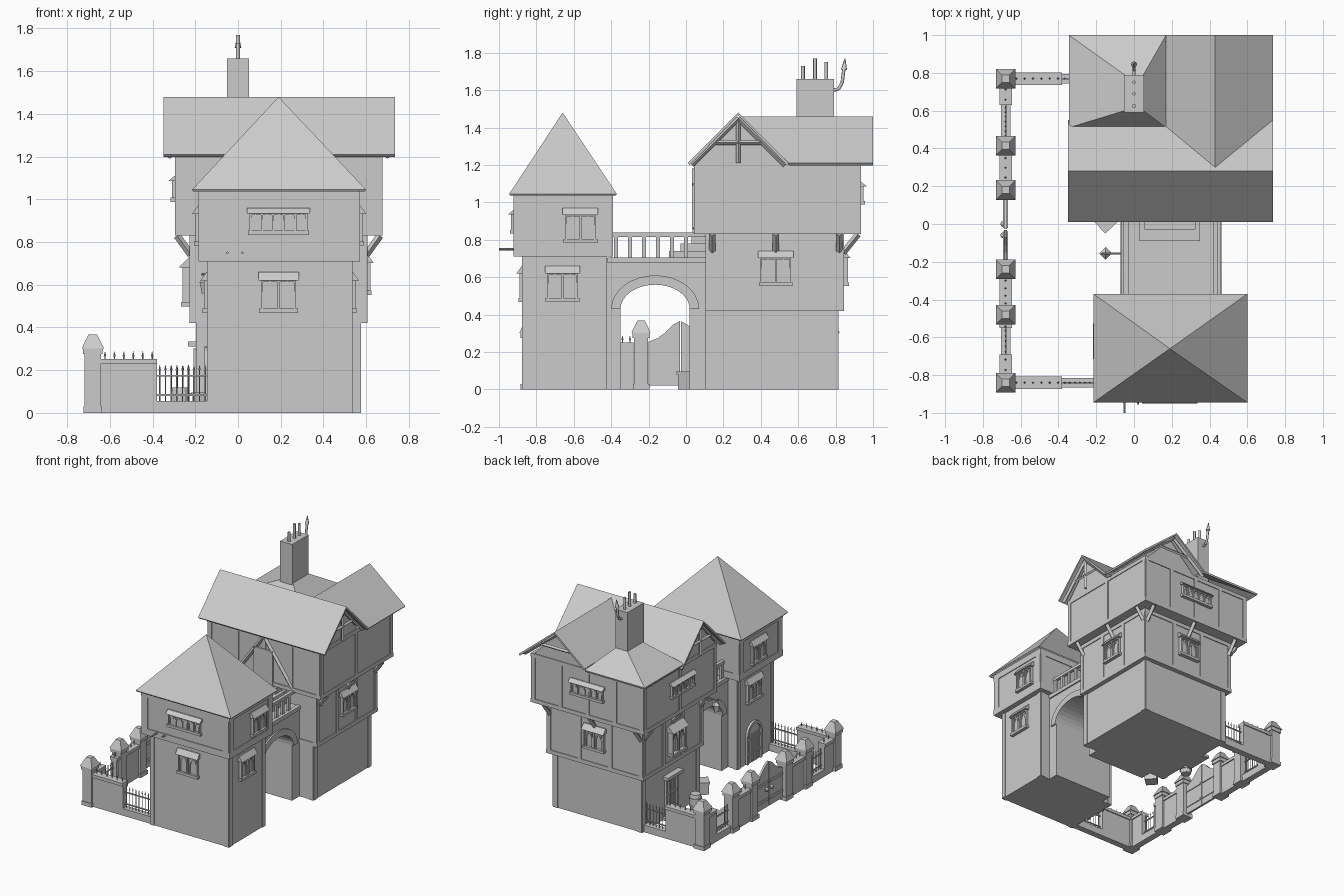
import bpy, bmesh
from math import pi, sin, cos
from mathutils import Matrix, Vector

if "Cube" in bpy.data.objects:
    bpy.data.objects.remove(bpy.data.objects["Cube"])

def finish(name, bm, M=None, smooth=False):
    if M: bm.transform(M)
    bmesh.ops.recalc_face_normals(bm, faces=bm.faces)
    me = bpy.data.meshes.new(name)
    bm.to_mesh(me); bm.free()
    ob = bpy.data.objects.new(name, me)
    bpy.context.collection.objects.link(ob)
    if smooth:
        for p in me.polygons: p.use_smooth = len(p.vertices) == 4
    return ob

def prism(bm, pts, vec):
    f = bm.faces.new([bm.verts.new(p) for p in pts])
    r = bmesh.ops.extrude_face_region(bm, geom=[f])
    bmesh.ops.translate(bm, verts=[v for v in r['geom'] if isinstance(v, bmesh.types.BMVert)], vec=vec)
    if f.is_valid and not any(len(e.link_faces) == 2 for e in f.edges): bm.faces.new(f.verts)

def box(bm, x0, x1, y0, y1, z0, z1):
    prism(bm, [(x0, y0, z0), (x1, y0, z0), (x1, y1, z0), (x0, y1, z0)], (0, 0, z1 - z0))

def boxes(name, *bs, M=None):
    bm = bmesh.new()
    for b in bs: box(bm, *b)
    return finish(name, bm, M)

def rod(bm, a, b, r, r2=None, n=6):
    a, b = Vector(a), Vector(b); d = b - a
    M = Matrix.Translation((a + b) / 2) @ d.to_track_quat('Z', 'Y').to_matrix().to_4x4()
    bmesh.ops.create_cone(bm, cap_ends=True, segments=n, radius1=r, radius2=r if r2 is None else r2, depth=d.length, matrix=M)

def face(side, x, y, z):   # local -y points out of the wall
    return Matrix.Translation((x, y, z)) @ Matrix.Rotation({'front': 0, 'right': pi/2, 'back': pi, 'left': -pi/2}[side], 4, 'Z')

def arch(w, h0, rise, n=10):
    return [(-w * cos(pi * i / n), h0 + rise * sin(pi * i / n)) for i in range(n + 1)]

def pointed(cx, w, h):     # pointed-arch outline
    return [(cx - w, 0), (cx - w, h * .6), (cx - w * .7, h * .82), (cx, h), (cx + w * .7, h * .82), (cx + w, h * .6), (cx + w, 0)]

def window(side, x, y, z, w, h, n, out=.02):
    bm = bmesh.new(); a = w / 2; hh = h * .22
    box(bm, -a, a, -out * .45, .01, 0, h - hh)                      # glass bed
    box(bm, -a - .008, a + .008, -out - .006, .01, -.012, .008)     # sill
    box(bm, -a, a, -out, .01, h - hh - .008, h - hh + .002)
    for i in range(n + 1):
        u = -a + .005 + (w - .01) * i / n
        box(bm, u - .005, u + .005, -out, .01, 0, h - hh)
    for i in range(n):
        c, k = -a + w * (i + .5) / n, w / n * .38
        o, q = pointed(c, k, h - hh - .012), pointed(c, k * .72, h - hh - .025)
        prism(bm, [(p[0], -out * .8, p[1] + .006) for p in o + q[::-1]], (0, out * .5, 0))
    prism(bm, [(-a - .012, .01, h), (-a - .012, -.008, h), (-a - .012, -out - .016, h - hh), (-a - .012, .01, h - hh)], (w + .024, 0, 0))  # hood
    finish(side + "_window", bm, face(side, x, y, z))

def storey(name, x0, x1, y0, y1, z0, z1, nx=0, ny=0, t=.03, e=.006, beams=True):
    boxes(name + "_walls", (x0, x1, y0, y1, z0, z1))
    B = []
    for i in range(nx + 2):
        u = x0 + (x1 - x0 - t) * i / (nx + 1)
        B += [(u, u + t, y0 - e, y0 + .01, z0, z1), (u, u + t, y1 - .01, y1 + e, z0, z1)]
    for i in range(ny + 2):
        u = y0 + (y1 - y0 - t) * i / (ny + 1)
        B += [(x0 - e, x0 + .01, u, u + t, z0, z1), (x1 - .01, x1 + e, u, u + t, z0, z1)]
    if beams:
        B += [(x0 - e, x1 + e, y0 - e, y1 + e, z, z + t) for z in (z0, z1 - t)]
    boxes(name + "_timbers", *B)

def sheet(name, quads, th=.015):
    bm = bmesh.new()
    for q in quads: bm.faces.new([bm.verts.new(p) for p in q])
    bmesh.ops.remove_doubles(bm, verts=bm.verts, dist=.0005)
    for f in bm.faces:
        f.normal_update()
        if f.normal.z < 0: f.normal_flip()
    me = bpy.data.meshes.new(name); bm.to_mesh(me); bm.free()
    ob = bpy.data.objects.new(name, me); bpy.context.collection.objects.link(ob)
    m = ob.modifiers.new("thickness", 'SOLIDIFY'); m.thickness = th; m.offset = -1

# Front tower
storey("tower_lower", -.14, .53, -.87, -.43, 0, .71, t=.035, beams=False)
storey("tower_upper", -.18, .565, -.915, -.395, .71, 1.05, t=.05)
ap = (.19, -.66, 1.48); c = [(-.215, -.945, 1.045), (.6, -.945, 1.045), (.6, -.37, 1.045), (-.215, -.37, 1.045)]
sheet("tower_roof", [(c[i], c[(i + 1) % 4], ap) for i in range(4)] + [], .012)

# Main house
storey("house_lower", -.19, .57, .11, .81, 0, .42, t=.04, beams=False)
storey("house_middle", -.22, .6, .11, .84, .42, .83, 2, 2)
storey("house_upper", -.29, .67, .05, .93, .83, 1.21, 3, 1)
bm = bmesh.new()
prism(bm, [(-.29, .05, 1.2), (-.29, .51, 1.2), (-.29, .28, 1.455)], (.96, 0, 0))
prism(bm, [(.2, .93, 1.2), (.66, .93, 1.2), (.43, .93, 1.43)], (0, -.6, 0))
finish("gable_walls", bm)
sheet("main_roof", [((-.35, .01, 1.21), (.735, .01, 1.21), (.735, .28, 1.48), (-.35, .28, 1.48)),
                    ((-.35, .28, 1.48), (.735, .28, 1.48), (.735, .55, 1.21), (-.35, .55, 1.21))])
sheet("wing_roof", [((.43, .3, 1.46), (.43, 1, 1.46), (.735, 1, 1.21), (.735, .55, 1.21)),
                    ((.43, .3, 1.46), (.17, .51, 1.245), (.17, 1, 1.245), (.43, 1, 1.46))])
o = [(-.345, .51, 1.235), (.17, .51, 1.235), (.17, 1, 1.235), (-.345, 1, 1.235)]
i4 = [(-.05, .6, 1.36), (.05, .6, 1.36), (.05, .79, 1.36), (-.05, .79, 1.36)]
sheet("hip_roof", [(o[i], o[(i + 1) % 4], i4[(i + 1) % 4], i4[i]) for i in range(4)])
bm = bmesh.new()   # gable rafters, tie beams and corner brackets
for x in (-.32, .7):
    for s in (-1, 1): rod(bm, (x, .28 + s * .25, 1.2), (x, .28, 1.45), .014, n=4)
    rod(bm, (x, .16, 1.32), (x, .4, 1.32), .012, n=4); rod(bm, (x, .28, 1.21), (x, .28, 1.45), .012, n=4)
for s in (-1, 1): rod(bm, (.43 + s * .28, .965, 1.21), (.43, .965, 1.43), .014, n=4)
rod(bm, (.29, .965, 1.32), (.57, .965, 1.32), .012, n=4)
for x, s in ((-.22, -1), (.6, 1)):
    for y in (.14, .48, .82): rod(bm, (x, y, .74), (x + s * .065, y, .83), .017, n=4)
for x in (-.2, .19, .58): rod(bm, (x, .84, .73), (x, .92, .83), .017, n=4)
for x0, x1 in ((-.05, .18), (.43, .2)): rod(bm, (x0, .048, .86), (x1, .048, 1.18), .015, n=4)
finish("gable_timbers_and_brackets", bm)

# Chimney with pots and bent flue
boxes("chimney", (-.052, .052, .59, .79, 1.2, 1.66))
bm = bmesh.new()
for y, z in ((.625, 1.73), (.69, 1.77), (.75, 1.75)): rod(bm, (0, y, 1.65), (0, y, z), .01, n=8)
path = [(0, .78, 1.6), (0, .815, 1.605), (0, .835, 1.64), (0, .845, 1.72)]
for a, b in zip(path, path[1:]): rod(bm, a, b, .009, n=8)
rod(bm, (0, .845, 1.71), (0, .85, 1.77), .016, .002, 8)
finish("chimney_pots", bm, smooth=True)

# Arched bridge between the two buildings
yc = -.165
bm = bmesh.new()
inner = [(yc + u, z) for u, z in arch(.185, .43, .13, 16)]
pr = [(-.44, 0), (yc - .185, 0)] + inner + [(yc + .185, 0), (.12, 0), (.12, .7), (-.44, .7)]
prism(bm, [(-.06, y, z) for y, z in pr], (.51, 0, 0))
outer = [(yc + u, z) for u, z in arch(.235, .43, .18, 16)]
for x in (-.072, .447): prism(bm, [(x, y, z) for y, z in outer + inner[::-1]], (.015, 0, 0))
for x in (-.07, .43): box(bm, x, x + .03, -.42, .11, .675, .705)
finish("bridge", bm)
B = [(.03 + .025 * k, .35 - .025 * k, -.09 + .06 * k, .11, .7 + .04 * k, .74 + .04 * k) for k in range(3)]
for x in (-.055, .42):
    B += [(x, x + .025, -.41, .1, .815, .838)]
    B += [(x + .003, x + .022, -.385 + .075 * k, -.363 + .075 * k, .7, .82) for k in range(6)]
boxes("bridge_railing_and_steps", *B)
boxes("bridge_door", (.11, .27, .035, .1, .84, 1.1))

# Windows
for w in (("front", .19, -.87, .48, .165, .18, 2), ("front", .19, -.915, .845, .27, .115, 5),
          ("right", .53, -.66, .48, .165, .18, 2), ("right", .565, -.565, .795, .165, .175, 2),
          ("left", -.14, -.62, .48, .165, .18, 2), ("left", -.18, -.62, .795, .165, .175, 2),
          ("right", .6, .48, .565, .165, .175, 2), ("back", .19, .84, .565, .165, .175, 2, .025),
          ("left", -.22, .45, .51, .165, .22, 2, .04), ("left", -.29, .47, 1, .27, .11, 5),
          ("back", .19, .93, 1, .27, .11, 5)): window(*w)

# Doors
def door(name, M, w, h, rise):
    bm = bmesh.new()
    o = [(-w, 0)] + arch(w, h, rise) + [(w, 0)]
    k = w - .018
    q = [(-k, 0)] + arch(k, h, max(rise - .018, .001)) + [(k, 0)]
    prism(bm, [(u, -.018, z) for u, z in o + q[::-1]], (0, .03, 0))
    prism(bm, [(u, -.007, z) for u, z in q], (0, .02, 0))
    for j in range(-2, 3): box(bm, j * k * .38 - .003, j * k * .38 + .003, -.012, 0, 0, h)
    for z in (.07, .18): box(bm, -k, k, -.014, 0, z, z + .012)
    finish(name, bm, M)
door("tower_door", face("left", -.14, -.62, 0), .09, .22, .09)
door("house_door", face("left", -.19, .46, 0), .075, .3, .002)
boxes("house_door_hood", (-.095, .095, -.045, .01, .31, .335), (-.1, .1, -.06, 0, 0, .02), M=face("left", -.19, .46, 0))

# Courtyard wall: pillars, wall runs, iron railings
X = -.68
bm = bmesh.new()
for y in (.77, .415, .18, -.24, -.48, -.84):
    box(bm, X - .038, X + .038, y - .038, y + .038, 0, .28)
    box(bm, X - .044, X + .044, y - .044, y + .044, 0, .03)
    box(bm, X - .045, X + .045, y - .045, y + .045, .275, .305)
    rod45 = Matrix.Translation((X, y, .335)) @ Matrix.Rotation(pi/4, 4, 'Z')
    bmesh.ops.create_cone(bm, cap_ends=True, segments=4, radius1=.073, radius2=.028, depth=.065, matrix=rod45)
finish("wall_pillars", bm)
walls, iron = bmesh.new(), bmesh.new()
def run(a, b, solid):
    (ax, ay), (bx, by) = a, b
    d = Vector((bx - ax, by - ay, 0)); n = max(2, round(d.length / (.045 if solid else .026)))
    def slab(t, z0, z1, bm):
        gx, gy = (t, 0) if ay != by else (0, t)
        box(bm, ax - gx, bx + gx, ay - gy, by + gy, z0, z1)
    slab(.025, 0, .23 if solid else .055, walls)
    if solid: slab(.033, .228, .252, walls)
    else:
        for z in (.08, .17): slab(.004, z, z + .008, iron)
    for i in range(n):
        p = Vector((ax, ay, 0)) + d * (i + .5) / n
        z0, z1 = (.25, .265) if solid else (.05, .2)
        rod(iron, p + Vector((0, 0, z0)), p + Vector((0, 0, z1)), .003, n=4)
        rod(iron, p + Vector((0, 0, z1)), p + Vector((0, 0, z1 + .025)), .006, 0, 4)
for y0, y1, s in ((.63, .74, 1), (.455, .63, 0), (.22, .375, 1), (-.44, -.28, 1), (-.55, -.52, 1), (-.69, -.55, 0), (-.8, -.69, 1)):
    run((X, y0), (X, y1), s)
for y, e in ((.77, -.19), (-.84, -.14)):
    run((-.645, y), (-.38, y), 1); run((-.38, y), (e, y), 0)
finish("courtyard_walls", walls); finish("iron_railings", iron)

# Double gate with swept top
bm = bmesh.new()
for s in (-1, 1):
    top = [(0.003, .365), (.04, .345), (.08, .305), (.12, .275), (.17, .255), (.17, .02), (.003, .02)]
    prism(bm, [(X - .008, -.03 + s * u, z) for u, z in top], (.016, 0, 0))
    for z in (.07, .2): box(bm, X - .014, X + .014, *sorted((-.03 + s * .01, -.03 + s * .165)), z, z + .02)
    bmesh.ops.create_uvsphere(bm, u_segments=8, v_segments=6, radius=.016, matrix=Matrix.Translation((X - .012, -.03 + s * .03, .16)))
finish("gate", bm)

# Barrel, crates, lantern and poles
bm = bmesh.new()
for z0, z1, r0, r1 in ((0, .035, .036, .044), (.035, .085, .044, .044), (.085, .12, .044, .036)):
    rod(bm, (-.27, .27, z0), (-.27, .27, z1), r0, r1, 12)
for z in (.03, .085): rod(bm, (-.27, .27, z), (-.27, .27, z + .008), .047, n=12)
finish("barrel", bm)
boxes("crate", (-.045, .045, -.045, .045, 0, .09), (-.05, .05, -.05, .05, .08, .095), M=Matrix.Translation((-.15, .02, 0)) @ Matrix.Rotation(.75, 4, 'Z'))
bm = bmesh.new()
rod(bm, (-.06, -.155, .65), (-.17, -.155, .65), .006)
rod(bm, (-.15, -.155, .65), (-.15, -.155, .62), .004)
rod(bm, (-.15, -.155, .56), (-.15, -.155, .61), .02, .028, 4)
rod(bm, (-.15, -.155, .61), (-.15, -.155, .635), .034, .004, 4)
finish("lantern", bm)
bm = bmesh.new()
rod(bm, (-.05, -.9, .75), (-.05, -1, .75), .006)
rod(bm, (.02, -.9, .75), (.02, -.955, .75), .006)
finish("sign_poles", bm)
